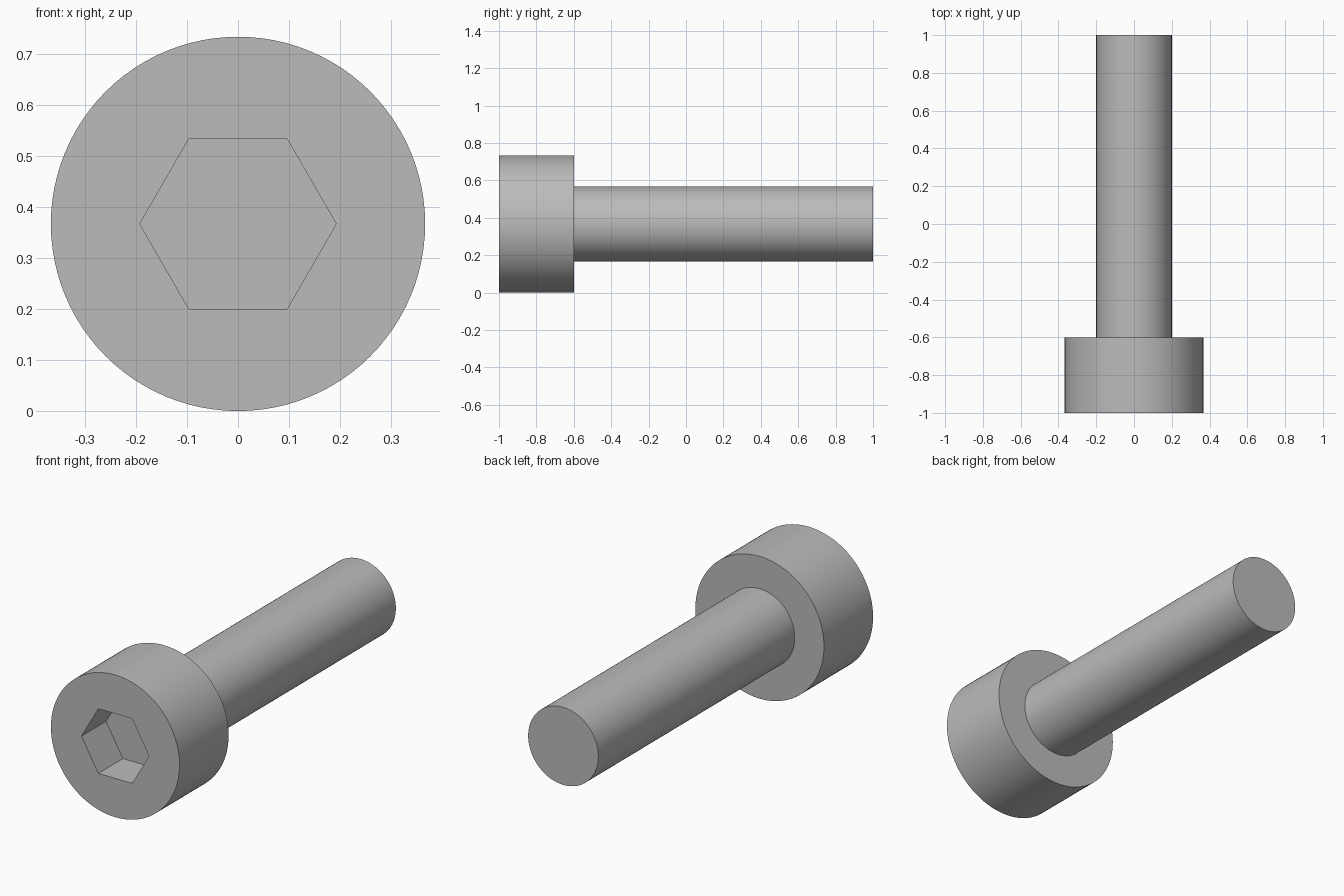
import bpy
import bmesh
from math import cos, sin, tau, radians

HEAD_R, SHANK_R = 0.3667, 0.2
HEX_R = 0.1925                      # socket centre to corner
FRONT, SHOULDER, TIP, SOCKET_FLOOR = -1.0, -0.6, 1.0, -0.8
SIDES = 96

cube = bpy.data.objects.get("Cube")
if cube:
    bpy.data.objects.remove(cube, do_unlink=True)

steel = bpy.data.materials.new("grey_steel")
steel.use_nodes = True
GREY = (0.5, 0.5, 0.5, 1.0)
steel.diffuse_color = GREY
steel.node_tree.nodes["Principled BSDF"].inputs["Base Color"].default_value = GREY


def ring(bm, radius, y, count):
    """Closed loop of vertices around the bolt axis."""
    angles = [tau * i / count for i in range(count)]
    return [bm.verts.new((radius * cos(a), y, HEAD_R + radius * sin(a))) for a in angles]


def wall(bm, a, b):
    """Quads between two loops of equal count."""
    for i in range(len(a)):
        j = (i + 1) % len(a)
        bm.faces.new((a[i], a[j], b[j], b[i]))


def loop_edges(bm, loop):
    return [bm.edges.get((loop[i - 1], loop[i])) for i in range(len(loop))]


def finish(bm, name):
    mesh = bpy.data.meshes.new(name)
    bm.to_mesh(mesh)
    bm.free()
    mesh.materials.append(steel)
    obj = bpy.data.objects.new(name, mesh)
    bpy.context.collection.objects.link(obj)
    bpy.ops.object.select_all(action="DESELECT")
    obj.select_set(True)
    bpy.context.view_layer.objects.active = obj
    bpy.ops.object.shade_smooth_by_angle(angle=radians(30))


# Head: round side, ring-shaped shoulder, front face pierced by a hexagon socket
bm = bmesh.new()
rim = ring(bm, HEAD_R, FRONT, SIDES)
back = ring(bm, HEAD_R, SHOULDER, SIDES)
neck = ring(bm, SHANK_R, SHOULDER, SIDES)
mouth = ring(bm, HEX_R, FRONT, 6)
floor = ring(bm, HEX_R, SOCKET_FLOOR, 6)
wall(bm, back, rim)
wall(bm, neck, back)
wall(bm, mouth, floor)
bm.faces.new(floor)
bmesh.ops.triangle_fill(bm, use_beauty=True,
                        edges=loop_edges(bm, rim) + loop_edges(bm, mouth))

# Make every face point out of the metal
bm.normal_update()
for face in bm.faces:
    centre = face.calc_center_median()
    if abs(face.normal.y) > 0.5:
        outward = face.normal.y * (1 if centre.y > SHOULDER - 0.01 else -1)
    else:
        radial = face.normal.x * centre.x + face.normal.z * (centre.z - HEAD_R)
        outward = -radial if face.verts[0] in mouth + floor else radial
    if outward < 0:
        face.normal_flip()
finish(bm, "socket_head")

# Shank: plain rod with a flat tip, open where it meets the head
bm = bmesh.new()
root = ring(bm, SHANK_R, SHOULDER, SIDES)
tip = ring(bm, SHANK_R, TIP, SIDES)
wall(bm, tip, root)
bm.faces.new(reversed(tip))
bm.normal_update()
for face in bm.faces:
    centre = face.calc_center_median()
    out = face.normal.x * centre.x + face.normal.z * (centre.z - HEAD_R) + face.normal.y * (centre.y > 0.9)
    if out < 0:
        face.normal_flip()
finish(bm, "shank")
